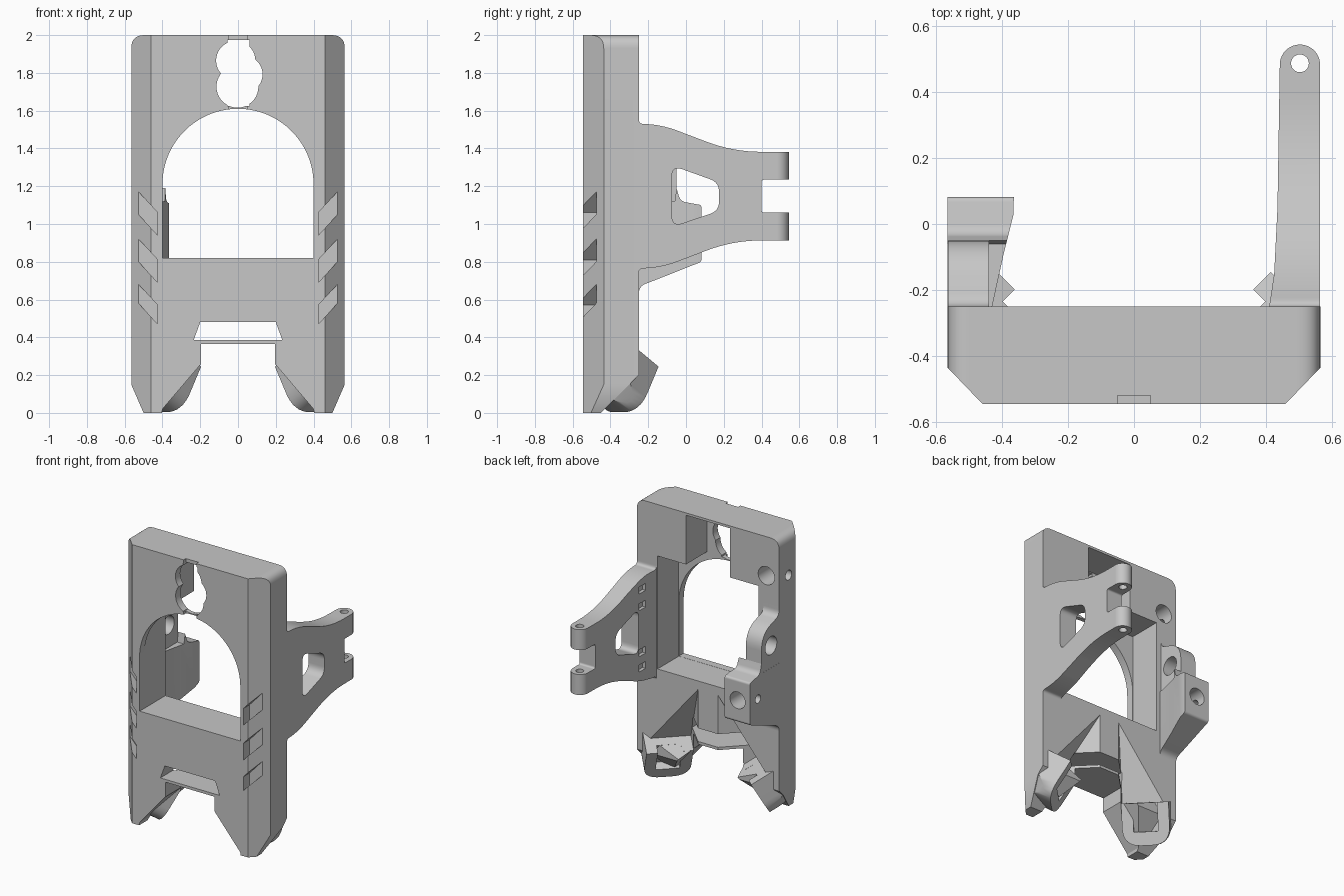
import bpy, bmesh, math
from mathutils import Matrix, Vector

if "Cube" in bpy.data.objects:
    bpy.data.objects.remove(bpy.data.objects["Cube"])

SHADE = (0.57, 0.57, 0.57, 1)
grey = bpy.data.materials.new("plain grey")
grey.use_nodes = True
grey.diffuse_color = SHADE
grey.node_tree.nodes["Principled BSDF"].inputs["Base Color"].default_value = SHADE


def rounded(pts, steps=8):
    """Outline points (a, b, d): d is how far the corner is rounded back."""
    out = []
    for i, p in enumerate(pts):
        c = Vector(p[:2])
        d = p[2] if len(p) > 2 else 0
        if not d:
            out.append(c)
            continue
        a = c + (Vector(pts[i - 1][:2]) - c).normalized() * d
        b = c + (Vector(pts[(i + 1) % len(pts)][:2]) - c).normalized() * d
        for k in range(steps + 1):
            t = k / steps
            out.append(a * (1 - t) ** 2 + c * (2 * t * (1 - t)) + b * t * t)
    return out


def prism(name, pts, axis, lo, hi):
    """Extrude an outline along an axis between lo and hi."""
    place = {"x": lambda p, h: (h, p[0], p[1]),
             "y": lambda p, h: (p[0], h, p[1]),
             "z": lambda p, h: (p[0], p[1], h)}[axis]
    outline = rounded(pts)
    n = len(outline)
    bm = bmesh.new()
    low = [bm.verts.new(place(p, lo)) for p in outline]
    high = [bm.verts.new(place(p, hi)) for p in outline]
    bm.faces.new(low[::-1])
    bm.faces.new(high)
    for i in range(n):
        j = (i + 1) % n
        bm.faces.new((low[i], low[j], high[j], high[i]))
    bmesh.ops.recalc_face_normals(bm, faces=bm.faces[:])
    mesh = bpy.data.meshes.new(name)
    bm.to_mesh(mesh)
    bm.free()
    mesh.materials.append(grey)
    obj = bpy.data.objects.new(name, mesh)
    bpy.context.collection.objects.link(obj)
    return obj


def circle(a, b, r, n=40):
    return [(a + r * math.cos(k * math.tau / n), b + r * math.sin(k * math.tau / n)) for k in range(n)]


def box(a0, a1, b0, b1):
    return [(a0, b0), (a1, b0), (a1, b1), (a0, b1)]


def combine(obj, tool, operation="DIFFERENCE"):
    mod = obj.modifiers.new("shape", "BOOLEAN")
    mod.operation, mod.solver, mod.object = operation, "MANIFOLD", tool
    bpy.context.view_layer.objects.active = obj
    bpy.ops.object.modifier_apply(modifier=mod.name)
    bpy.data.objects.remove(tool)


def cut(obj, pts, axis, lo, hi):
    combine(obj, prism("cutter", pts, axis, lo, hi))


def flip_x(pts):
    return [(-p[0],) + tuple(p[1:]) for p in pts]


def mirrored(pts):
    return pts + flip_x(pts)[::-1]


FRONT, BACK, WALL = -0.545, -0.25, -0.49

# Main frame plate with rounded top corners and tapered feet
body = prism("frame_body", mirrored([(0.5, 0), (0.565, 0.15), (0.565, 2, 0.07)]), "y", FRONT, BACK)

# Tall opening: arched through the thin front wall, square with an upper pocket behind
arch = [(0.4 * math.cos(math.pi * k / 40), 1.21 + 0.4 * math.sin(math.pi * k / 40)) for k in range(41)]
cut(body, [(-0.4, 0.82), (0.4, 0.82)] + arch, "y", -1, 0.1)
cut(body, mirrored([(0.401, 0.819), (0.401, 1.63), (0.175, 1.63), (0.175, 1.983)]), "y", WALL, 0)

# Keyhole and shallow front channel above the arch
cut(body, box(-0.055, 0.06, 1.625, 1.975), "y", -1, -0.4)
for x, z, r in ((-0.012, 1.865, 0.104), (-0.003, 1.727, 0.111), (0.03, 1.792, 0.1)):
    cut(body, circle(x, z, r), "y", -1, -0.41)
cut(body, box(-0.05, 0.05, 1.55, 2.1), "y", -1, -0.52)

# Lower slot, gap between the legs, sloped leg backs
cut(body, mirrored([(0.235, 0.385), (0.2, 0.48)]), "y", -1, 0)
cut(body, mirrored([(0.42, -0.1), (0.4, 0.02), (0.195, 0.26), (0.195, 0.365)]), "y", -1, 0.1)
cut(body, [(-0.2, 0.25), (-0.3, 0.15), (-0.46, -0.01), (-0.46, -0.1), (-0.2, -0.1)], "x", -1, 1)

# Chamfered front corners with three slanted grip grooves on each
for side in (1, -1):
    corner = [(0.455, FRONT - 0.005), (0.7, -0.7), (0.575, -0.425)]
    cut(body, corner if side > 0 else flip_x(corner), "z", -0.1, 2.1)
    for low, high in ((0.94, 1.06), (0.69, 0.81), (0.47, 0.57)):
        groove = [(0.425, low), (0.6, low + 0.19), (0.6, high + 0.19), (0.425, high)]
        cut(body, groove if side > 0 else flip_x(groove), "y", -1, -0.475)

# Screw holes in the upper right corner
cut(body, circle(-0.463, 1.72, 0.065), "y", -0.4, 0)
cut(body, circle(-0.357, 1.71, 0.035), "x", -1, -0.45)

# Tilted snap clips at the feet, with the channel each one slides along
u = Vector((-1, -1, 0)).normalized()
n = Vector((-0.6, 0.6, -0.5)).normalized()
v = n.cross(u)
frame = Matrix((u, v, n)).transposed().to_4x4()
frame.translation = (0.305, -0.255, 0.245)
for side, label in ((1, "left"), (-1, "right")):
    clip = prism(label + "_snap_clip",
                 [(-0.155, 0), (-0.155, -0.28, 0.12), (0.155, -0.28, 0.12), (0.155, 0)], "z", -0.17, 0)
    cut(clip, box(-0.08, 0.08, -0.19, 0.1), "z", -0.06, 0.1)
    channel = prism("channel", box(-0.156, 0.156, -0.001, 0.9), "z", -0.12, 0.4)
    for part in (clip, channel):
        part.data.transform(frame)
        if side < 0:
            part.data.transform(Matrix.Scale(-1, 4, (1, 0, 0)))
            part.data.flip_normals()
    limits = mirrored([(0.455, FRONT + 0.004), (0.56, -0.437), (0.56, 0)])
    combine(clip, prism("limits", limits, "z", 0.002, 1), "INTERSECT")
    combine(clip, prism("limits", mirrored([(0.495, 0), (0.56, 0.15), (0.56, 1)]), "y", -1, 1), "INTERSECT")
    combine(body, channel)

# Forked hinge arm on the left, symmetric about its middle height
MID = 1.1475
upper = [(-0.28, 1.56), (BACK, 1.56), (BACK, 1.53, 0.025), (-0.14, 1.53, 0.1), (0.25, 1.382, 0.15),
         (0.6, 1.382), (0.6, 1.235), (0.4, 1.235, 0.015)]
lower = [(p[0], 2 * MID - p[1]) + tuple(p[2:]) for p in upper[::-1]]
arm = prism("hinge_arm", upper + lower, "x", 0.3, 0.7)
cut(arm, [(-0.075, 1.31, 0.06), (0.175, 1.22, 0.05), (0.175, 1.07, 0.05), (-0.075, 0.985, 0.06)], "x", 0, 1)
tip = [(0.503 + 0.061 * math.cos(a), 0.483 + 0.061 * math.sin(a))
       for a in (math.pi * k / 20 for k in range(21))]
plan = [(0.41, -0.4), (0.41, BACK), (0.425, -0.15), (0.435, 0.05)] + tip[::-1] + [(0.564, -0.4)]
combine(arm, prism("plan", plan, "z", 0, 2), "INTERSECT")
cut(arm, circle(0.503, 0.487, 0.027, 24), "z", 0, 2)
for z in (1.44, 1.32, 0.99, 0.88):
    cut(arm, box(-0.15, -0.08, z - 0.025, z + 0.025), "x", 0.3, 0.45)

# Bracket on the right: curved lug with a cross hole
lug = prism("bracket_lug",
            [(-0.28, 1.53), (BACK, 1.53), (BACK, 1.46, 0.04), (-0.05, 1.4, 0.12), (-0.05, 1.05), (-0.28, 1.05)],
            "x", -0.564, -0.44)
cut(lug, circle(-0.16, 1.28, 0.065), "x", -1, 0)

# Drilled block below the lug, widening towards the back
block = prism("bracket_block",
              [(-0.28, 1.12), (-0.06, 1.12), (-0.05, 1.19), (-0.03, 1.12, 0.03), (0.082, 1.1, 0.015),
               (0.082, 0.8, 0.015), (-0.17, 0.7, 0.08), (BACK, 0.67, 0.04), (BACK, 0.6), (-0.28, 0.6)],
              "x", -0.565, -0.3)
combine(block, prism("plan", [(-0.7, -0.4), (-0.43, -0.4), (-0.43, BACK), (-0.395, -0.09), (-0.365, 0.03),
                              (-0.363, 0.2), (-0.7, 0.2)], "z", 0, 2), "INTERSECT")
cut(block, circle(-0.467, 0.953, 0.06), "y", -0.1, 1)
cut(block, circle(-0.01, 0.953, 0.03), "x", -1, -0.46)

# Smooth shading that keeps the hard edges
for obj in bpy.context.scene.objects:
    obj.select_set(obj.type == "MESH")
bpy.ops.object.shade_smooth_by_angle(angle=math.radians(30))
for obj in bpy.context.selected_objects:
    obj.modifiers.new("even shading", "WEIGHTED_NORMAL").keep_sharp = True
